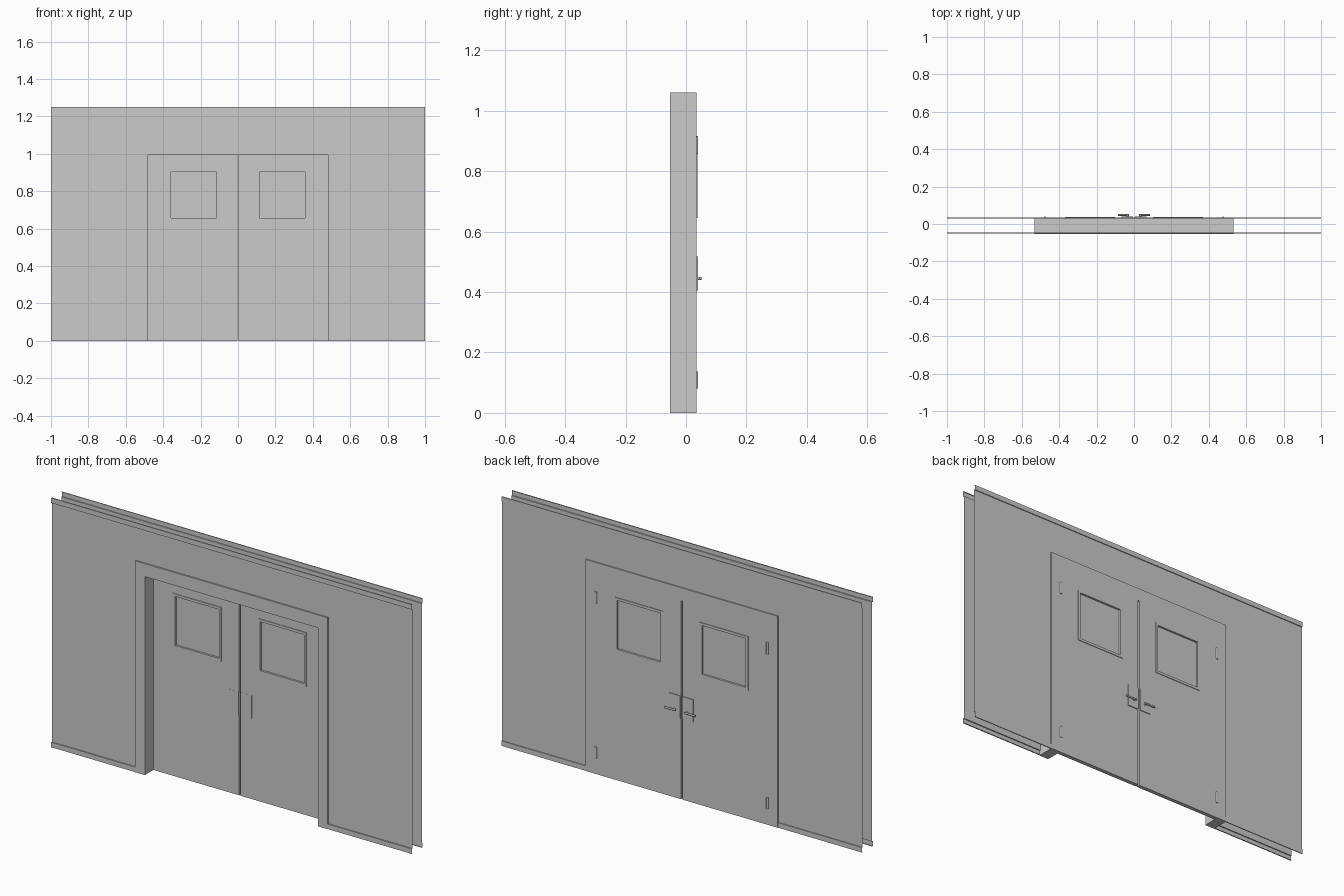
import bpy, bmesh
from mathutils import Vector, Matrix

if "Cube" in bpy.data.objects:
    bpy.data.objects.remove(bpy.data.objects["Cube"])

FRONT, BACK = -0.053, 0.035      # faces of the door frame
DOOR_FRONT = 0.015               # front face of the recessed leaves


def finish(name, bm):
    bmesh.ops.remove_doubles(bm, verts=bm.verts, dist=1e-5)
    mesh = bpy.data.meshes.new(name)
    bm.to_mesh(mesh)
    bm.free()
    ob = bpy.data.objects.new(name, mesh)
    bpy.context.collection.objects.link(ob)
    return ob


def box(name, x, y, z):
    bm = bmesh.new()
    bmesh.ops.create_cube(bm, size=1)
    for v in bm.verts:
        v.co = [(a[0] + a[1]) / 2 + c * abs(a[1] - a[0]) for a, c in zip((x, y, z), v.co)]
    return finish(name, bm)


def rod(name, start, end, radius, sides=12):
    a, b = Vector(start), Vector(end)
    bm = bmesh.new()
    rot = (b - a).to_track_quat('Z', 'Y').to_matrix().to_4x4()
    bmesh.ops.create_cone(bm, cap_ends=True, segments=sides, radius1=radius, radius2=radius,
                          depth=(b - a).length, matrix=Matrix.Translation((a + b) / 2) @ rot)
    for f in bm.faces:
        f.smooth = len(f.verts) == 4
    for e in bm.edges:
        e.smooth = all(f.smooth for f in e.link_faces)
    return finish(name, bm)


def prism(name, outer, inner, y0, y1, closed=True):
    """Band between two matching xz outlines, extruded from y0 to y1."""
    bm = bmesh.new()
    o = [bm.verts.new((x, y0, z)) for x, z in outer]
    i = [bm.verts.new((x, y0, z)) for x, z in inner]
    n = len(o)
    for k in range(n if closed else n - 1):
        j = (k + 1) % n
        bm.faces.new((o[k], o[j], i[j], i[k]))
    geo = bmesh.ops.extrude_face_region(bm, geom=bm.faces[:], use_keep_orig=True)
    for v in geo['geom']:
        if isinstance(v, bmesh.types.BMVert):
            v.co.y = y1
    bmesh.ops.recalc_face_normals(bm, faces=bm.faces)
    return finish(name, bm)


def rect(x0, x1, z0, z1, inset=0):
    return [(x0 + inset, z0 + inset), (x1 - inset, z0 + inset),
            (x1 - inset, z1 - inset), (x0 + inset, z1 - inset)]


def sheet(name, profile, x0, x1, facing):
    """Open yz profile swept along x."""
    bm = bmesh.new()
    a = [bm.verts.new((x0, y, z)) for y, z in profile]
    b = [bm.verts.new((x1, y, z)) for y, z in profile]
    for k in range(len(a) - 1):
        q = (a[k], b[k], b[k + 1], a[k + 1])
        bm.faces.new(q if facing < 0 else q[::-1])
    return finish(name, bm)


# Thin wall skins with stepped skirting and top trim, leaving the doorway open
for side, y, yt, facing in (("front", -0.046, -0.0515, -1), ("back", 0.029, 0.0335, 1)):
    low = [(y, 0), (yt, 0), (yt, 0.025), (y, 0.025)]
    high = [(y, 1.225), (yt, 1.225), (yt, 1.25), (y, 1.25)]
    sheet(side + "_wall_left", low + high, -1, -0.53, facing)
    sheet(side + "_wall_right", low + high, 0.53, 1, facing)
    sheet(side + "_wall_above_door", [(y, 1.055)] + high, -0.53, 0.53, facing)

# Door frame
prism("door_frame",
      [(-0.533, 0), (-0.533, 1.06), (0.533, 1.06), (0.533, 0)],
      [(-0.48, 0), (-0.48, 0.995), (0.48, 0.995), (0.48, 0)], FRONT, BACK, closed=False)

for s, side in ((-1, "left"), (1, "right")):
    def span(a, b):
        return tuple(sorted((s * a, s * b)))

    # Door leaf with window opening
    wx = span(0.102, 0.37)
    win = (*wx, 0.645, 0.916)
    prism(side + "_door", rect(*span(0.004, 0.48), 0, 0.995), rect(*win, 0.012),
          DOOR_FRONT, BACK)
    # Window trim and pane
    prism(side + "_window_trim", rect(*win), rect(*win, 0.013), DOOR_FRONT - 0.003, BACK + 0.003)
    box(side + "_window_pane", (wx[0] + 0.01, wx[1] - 0.01), (0.022, 0.028), (0.655, 0.906))
    # Lock plate and lever handle
    box(side + "_lock_plate", span(0.006, 0.066), (DOOR_FRONT - 0.0005, 0.039), (0.405, 0.518))
    rod(side + "_handle_stem", (s * 0.034, 0.037, 0.445), (s * 0.034, 0.052, 0.445), 0.005)
    rod(side + "_handle_lever", (s * 0.026, 0.0485, 0.445), (s * 0.085, 0.0485, 0.445), 0.0045)
    # Hinges
    for part, z0, z1 in (("lower", 0.08, 0.137), ("upper", 0.856, 0.915)):
        rod(f"{side}_{part}_hinge", (s * 0.476, BACK, z0), (s * 0.476, BACK, z1), 0.0055)
